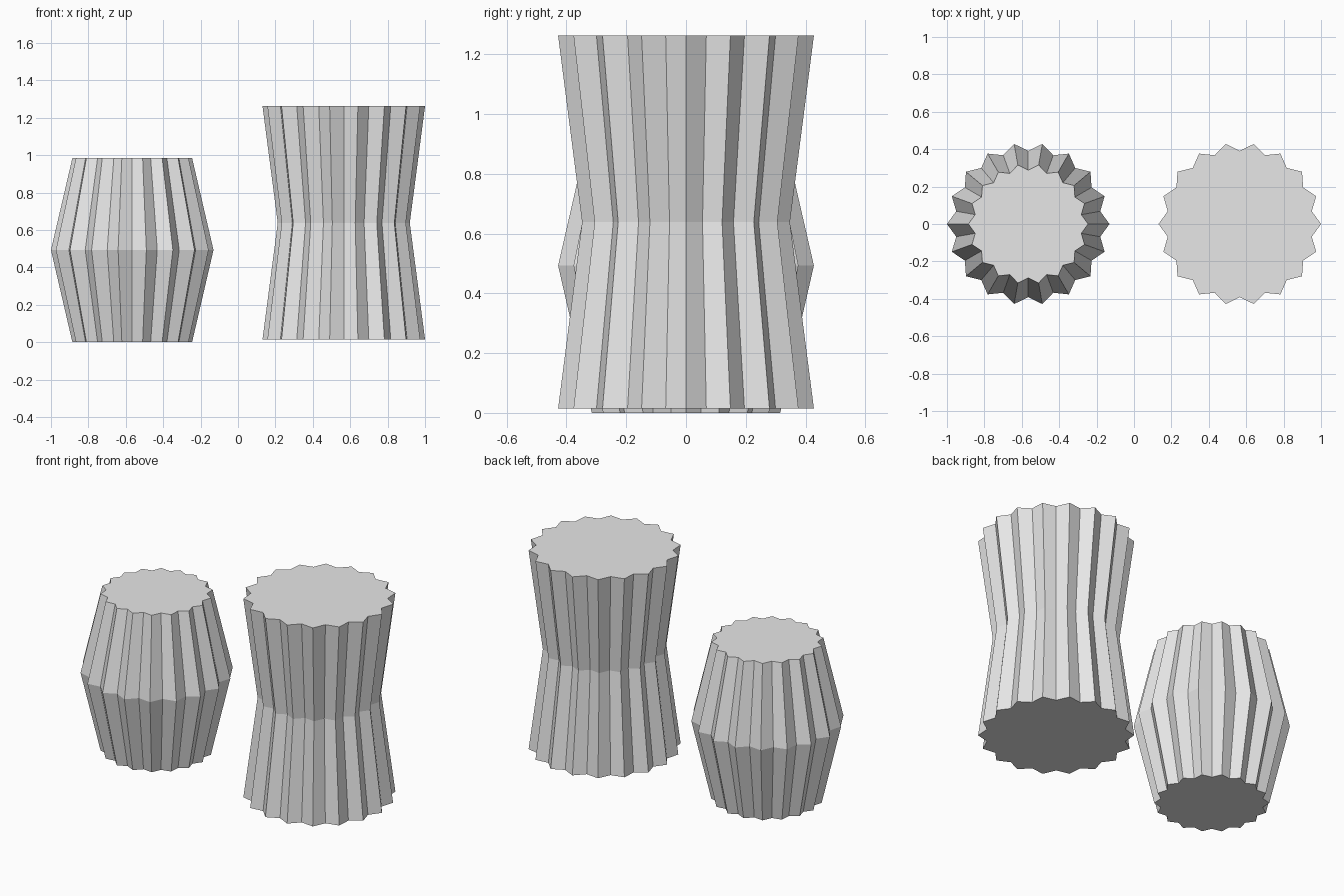
import bpy
import bmesh
from math import cos, sin, pi

old = bpy.data.objects.get("Cube")
if old:
    bpy.data.objects.remove(old, do_unlink=True)

grey = bpy.data.materials.new("light grey")
grey.use_nodes = True
colour = (0.8, 0.8, 0.8, 1)
grey.diffuse_color = colour
grey.node_tree.nodes["Principled BSDF"].inputs["Base Color"].default_value = colour

RIBS = 18
VALLEY = 0.9  # groove radius relative to rib radius


def fluted_stool(name, x, profile):
    """Stack star-shaped rings given as (radius, height) and close both ends."""
    bm = bmesh.new()
    count = RIBS * 2
    rings = []
    for radius, z in profile:
        ring = []
        for i in range(count):
            r = radius * (VALLEY if i % 2 else 1)
            a = pi * i / RIBS
            ring.append(bm.verts.new((r * cos(a), r * sin(a), z)))
        rings.append(ring)
    for low, high in zip(rings, rings[1:]):
        for i in range(count):
            j = (i + 1) % count
            bm.faces.new((low[i], low[j], high[j], high[i]))
    bm.faces.new(rings[0][::-1])
    bm.faces.new(rings[-1])
    mesh = bpy.data.meshes.new(name)
    bm.to_mesh(mesh)
    bm.free()
    mesh.materials.append(grey)
    obj = bpy.data.objects.new(name, mesh)
    obj.location.x = x
    bpy.context.collection.objects.link(obj)


# Short stool bulging at the middle
fluted_stool("barrel_stool", -0.5655, [(0.32, 0), (0.4345, 0.493), (0.32, 0.985)])
# Tall stool narrowing at the waist
fluted_stool("waisted_stool", 0.5655, [(0.4345, 0.015), (0.353, 0.638), (0.4345, 1.262)])
